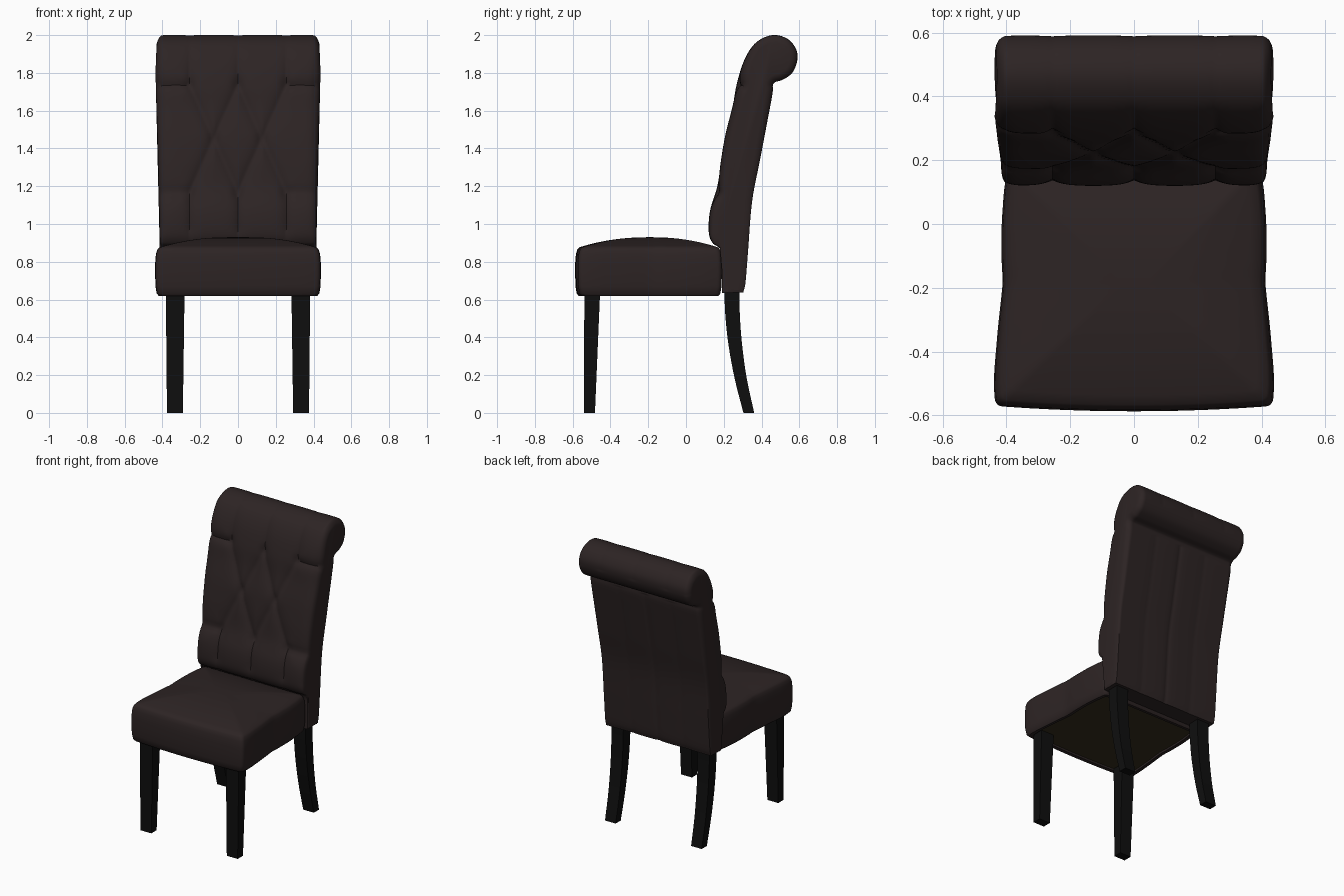
import bpy, bmesh, math
from mathutils import Vector

if "Cube" in bpy.data.objects:
    bpy.data.objects.remove(bpy.data.objects["Cube"])


def material(name, rgb):
    m = bpy.data.materials.new(name)
    m.diffuse_color = (*rgb, 1)
    m.use_nodes = True
    m.node_tree.nodes["Principled BSDF"].inputs["Base Color"].default_value = m.diffuse_color
    return m


LEATHER = material("dark brown leather", (0.026, 0.0175, 0.0175))
WOOD = material("black wood", (0.0045, 0.0045, 0.0045))
CLOTH = material("olive dust cloth", (0.035, 0.027, 0.012))


def finish(bm, name, mats, angle):
    bmesh.ops.recalc_face_normals(bm, faces=bm.faces)
    me = bpy.data.meshes.new(name)
    bm.to_mesh(me)
    bm.free()
    ob = bpy.data.objects.new(name, me)
    bpy.context.collection.objects.link(ob)
    for m in mats:
        me.materials.append(m)
    bpy.ops.object.select_all(action='DESELECT')
    ob.select_set(True)
    bpy.context.view_layer.objects.active = ob
    bpy.ops.object.shade_smooth_by_angle(angle=math.radians(angle))
    return ob


def loft(bm, rings):
    """Skin closed rings of points and cap both ends; returns the caps."""
    vr = [[bm.verts.new(p) for p in r] for r in rings]
    n = len(vr[0])
    for a, b in zip(vr, vr[1:]):
        for i in range(n):
            j = (i + 1) % n
            bm.faces.new((a[i], a[j], b[j], b[i]))
    return bm.faces.new(vr[0][::-1]), bm.faces.new(vr[-1])


def spline(pts, steps):
    """Smooth curve through the points."""
    p = [Vector(q) for q in pts]
    p = [2 * p[0] - p[1]] + p + [2 * p[-1] - p[-2]]
    out = []
    for i in range(1, len(p) - 2):
        a, b, c, d = p[i - 1:i + 3]
        for k in range(steps):
            t = k / steps
            out.append(0.5 * (2 * b + (c - a) * t + (2 * a - 5 * b + 4 * c - d) * t * t
                              + (3 * b - a - 3 * c + d) * t ** 3))
    return out + [p[-2]]


def interp(x, table):
    for (x0, y0), (x1, y1) in zip(table, table[1:]):
        if x <= x1:
            t = max(0, (x - x0) / (x1 - x0))
            return y0 + (y1 - y0) * t
    return table[-1][1]


# ---- Backrest: scrolled side profile (y, z), tufted on the front ----
FRONT = [(.19, .635), (.19, .75), (.185, .86), (.14, .90), (.12, .96), (.127, 1.07), (.165, 1.2),
         (.185, 1.34), (.21, 1.48), (.245, 1.62), (.268, 1.74), (.305, 1.86),
         (.355, 1.945), (.415, 1.988), (.48, 2.0), (.545, 1.975), (.585, 1.92)]
REAR = [(.588, 1.86), (.562, 1.80), (.515, 1.765), (.475, 1.752), (.46, 1.735), (.458, 1.69),
        (.43, 1.54), (.392, 1.34), (.35, 1.12), (.328, .85), (.315, .69), (.303, .637)]
STEPS = 7
profile = spline(FRONT + REAR, STEPS)
n_front = len(FRONT) * STEPS
HALF = 0.405

# stitched seams on the front, as (x, z) segments, and the buttons where they meet
buttons = [(x, z) for z in (1.74, 1.17) for x in (-.255, 0, .255)] + [(-.128, 1.455), (.128, 1.455)]
seams = []
for bx in (-.128, .128):
    for dx in (-.128, .128):
        for z in (1.74, 1.17):
            seams.append(((bx, 1.455), (bx + dx, z)))
for x in (-.255, 0, .255):
    seams += [((x, 1.74), (x, 2.1)), ((x, 1.17), (x, .8))]
for s in (-1, 1):
    for z in (1.74, 1.17):
        seams.append(((s * .255, z), (s * HALF, z)))
seams = [(Vector(a), Vector(b)) for a, b in seams]
buttons = [Vector(b) for b in buttons]


def seg_dist(p, a, b):
    ab = b - a
    t = min(1, max(0, (p - a).dot(ab) / ab.length_squared))
    return (p - a - ab * t).length


def dent(i, x, z):
    edge = HALF - abs(x)
    if i < n_front:
        p = Vector((x, z))
        d = min(seg_dist(p, a, b) for a, b in seams)
        fade = min(1, max(0, (z - .86) / .12))
        if z > 1.76:
            fade = max(.12, 1 - (z - 1.76) / .24)
        if profile[i].x > .48:
            fade = .12
        knob = min((p - b).length for b in buttons)
        return fade * (.022 * math.exp(-d / .03) + .012 * math.exp(-(knob / .03) ** 2)
                       + .014 * math.exp(-edge / .02))
    if z < 1.72:
        return .007 * math.exp(-abs(x) / .02) + .004 * math.exp(-abs(abs(x) - .2) / .04)
    return 0


normals = []
for i in range(len(profile)):
    t = (profile[min(i + 1, len(profile) - 1)] - profile[max(i - 1, 0)]).normalized()
    normals.append(Vector((-t.y, t.x)))

COLS = 76
rings = []
for c in range(COLS + 1):
    x = -HALF + 2 * HALF * c / COLS
    ring = []
    for i, p in enumerate(profile):
        q = p - normals[i] * dent(i, x, p.y)
        ring.append((x, q.x, q.y))
    rings.append(ring)
bm = bmesh.new()
caps = loft(bm, rings)
bmesh.ops.recalc_face_normals(bm, faces=bm.faces)
# padded side panels, fuller towards the scroll
for cap in caps:
    for thick, depth in ((.004, .006), (.008, .007), (.014, .005), (.012, .002)):
        bmesh.ops.inset_region(bm, faces=[cap], thickness=thick, depth=depth, use_even_offset=False)
bulge = [(.64, .4), (1.1, .6), (1.4, 1.0), (1.8, 1.6), (1.95, 1.3), (2.0, .8)]
for v in bm.verts:
    if abs(v.co.x) > HALF + .001:
        v.co.x = math.copysign(HALF + (abs(v.co.x) - HALF) * interp(v.co.z, bulge), v.co.x)
finish(bm, "backrest", [LEATHER], 50)

# ---- Seat: stacked outlines with a crowned top and recessed underside ----
WIDTH = [(-.575, .432), (-.53, .439), (-.46, .438), (-.32, .426), (-.22, .415), (-.18, .411),
         (-.12, .415), (0, .415), (.1, .408), (.19, .395)]
Y0, Y1, R = -.572, .19, .025


def seat_outline():
    side = [(interp(y, WIDTH), y) for y in [Y0 + R + (Y1 - Y0 - 2 * R) * k / 24 for k in range(25)]]
    wf, wb = side[0][0], side[-1][0]
    arc = [math.radians(a) for a in (22, 45, 68)]
    back = [(wb - R + R * math.cos(a), Y1 - R + R * math.sin(a)) for a in arc]
    back += [((wb - R) * (1 - k / 6), Y1) for k in range(7)]
    front = [((wf - R) * k / 6, Y0 - .015 * (1 - (k / 6) ** 2)) for k in range(7)]
    front += [(wf - R + R * math.cos(a), Y0 + R - R * math.sin(a)) for a in arc[::-1]]
    right = front + side + back
    return right + [(-x, y) for x, y in right[-2:0:-1]]


outline = seat_outline()
CY = (Y0 + Y1) / 2


def seat_ring(inset, z, crown=0):
    fx, fy = 1 - inset / .42, 1 - inset / .385
    return [(x * fx, CY + (y - CY) * fy, z + crown) for x, y in outline]


rings = [seat_ring(.042, .634), seat_ring(.04, .622), seat_ring(.018, .62), seat_ring(.008, .632),
         seat_ring(.002, .67), seat_ring(0, .73), seat_ring(0, .79), seat_ring(.004, .84),
         seat_ring(.011, .864), seat_ring(.02, .876)]
for k in range(1, 13):
    f = 1 - k / 12.2
    rings.append(seat_ring(.02 + .4 * .91 * (1 - f), .876, .054 * (1 - f ** 2.2)))
bm = bmesh.new()
under, top = loft(bm, rings)
under.material_index = 1
finish(bm, "seat", [LEATHER, CLOTH], 45)


# ---- Legs: tapered front pair and swept rear pair ----
def leg(name, sections, s):
    bm = bmesh.new()
    loft(bm, [[(s * x0, y0, z), (s * x1, y0, z), (s * x1, y1, z), (s * x0, y1, z)]
              for x0, x1, y0, y1, z in sections])
    finish(bm, name, [WOOD], 30)


rear_path = spline([(.203, .283, .65), (.208, .285, .52), (.225, .297, .36),
                    (.258, .322, .18), (.304, .361, 0)], 4)
for side, s in (("left", -1), ("right", 1)):
    leg("front_leg_" + side, [(.292, .376, -.541, -.482, 0), (.283, .382, -.538, -.455, .635)], s)
    leg("rear_leg_" + side, [(.292 - .008 * p.z, .374 + .008 * p.z, p.x, p.y, p.z)
                             for p in rear_path], s)
